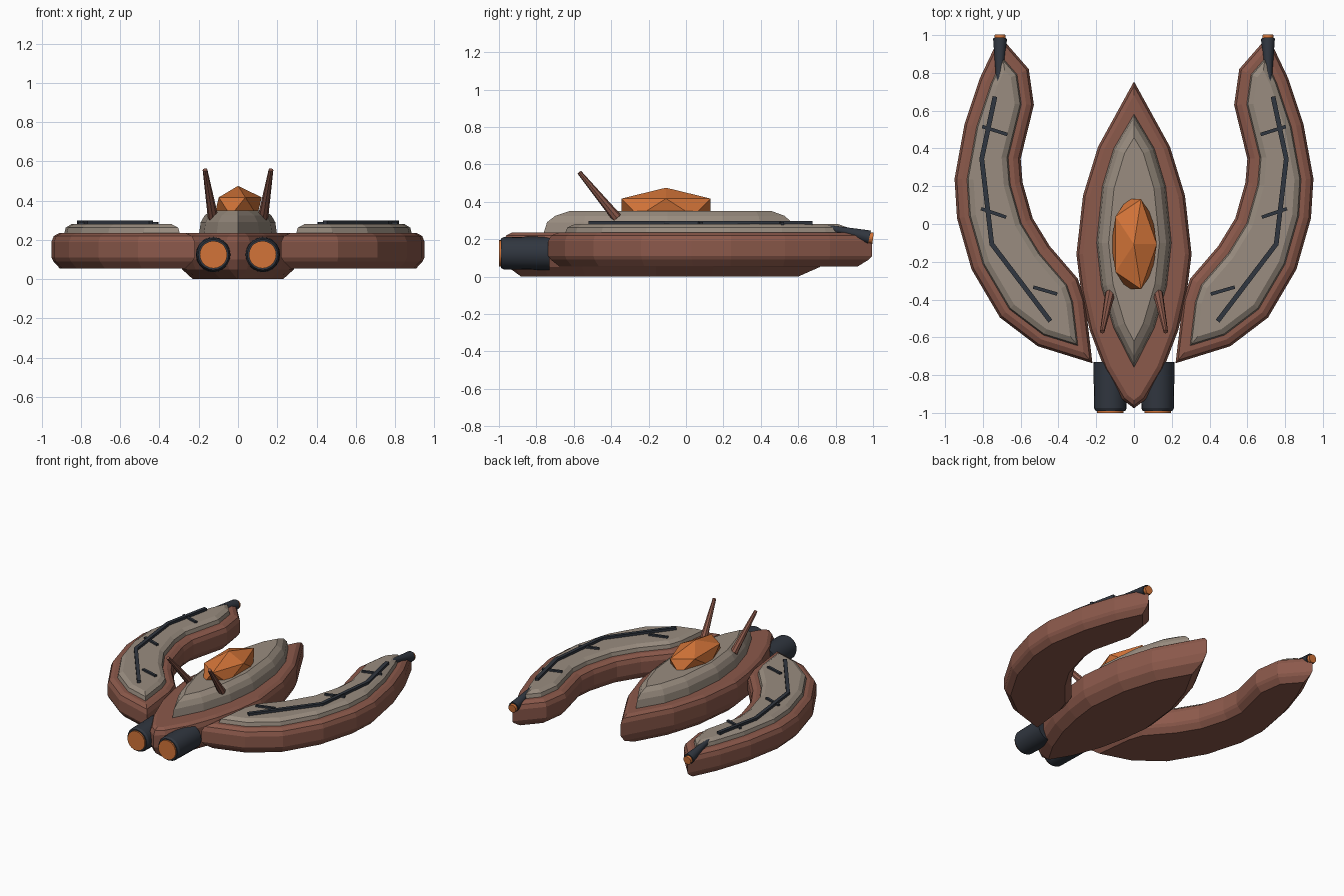
import bpy, bmesh
from mathutils import Vector

if "Cube" in bpy.data.objects:
    bpy.data.objects.remove(bpy.data.objects["Cube"])


def material(name, rgb):
    m = bpy.data.materials.new(name)
    m.use_nodes = True
    m.diffuse_color = (*rgb, 1)
    bsdf = m.node_tree.nodes["Principled BSDF"]
    bsdf.inputs["Base Color"].default_value = (*rgb, 1)
    bsdf.inputs["Roughness"].default_value = 0.8
    return m


RUST = material("rust_hull", (0.26, 0.1, 0.07))
STONE = material("stone_grey", (0.32, 0.265, 0.215))
DARK = material("dark_metal", (0.03, 0.037, 0.05))
ORANGE = material("orange_glow", (0.65, 0.175, 0.04))


def finish(name, bm, mat, mirror=False, smooth=False):
    bmesh.ops.recalc_face_normals(bm, faces=bm.faces)
    mesh = bpy.data.meshes.new(name)
    bm.to_mesh(mesh)
    bm.free()
    mesh.materials.append(mat)
    ob = bpy.data.objects.new(name, mesh)
    bpy.context.collection.objects.link(ob)
    if mirror:
        ob.modifiers.new("Mirror", 'MIRROR').use_mirror_merge = False
    if smooth:
        bpy.ops.object.select_all(action='DESELECT')
        ob.select_set(True)
        bpy.context.view_layer.objects.active = ob
        bpy.ops.object.shade_smooth_by_angle(angle=0.6)
    return ob


def inset(points, d):
    """Mitred inward offset of a counter-clockwise outline."""
    out = []
    pts = [Vector(p) for p in points]
    for i, p in enumerate(pts):
        a = (p - pts[i - 1]).normalized()
        b = (pts[(i + 1) % len(pts)] - p).normalized()
        na, nb = Vector((-a.y, a.x)), Vector((-b.y, b.x))
        out.append(p + (na + nb) * d / (1 + na.dot(nb)))
    return out


def slab(name, outline, layers, mat, mirror=False):
    """Stack insets of an outline; layers are (height, inset)."""
    bm = bmesh.new()
    rings = [[bm.verts.new((p.x, p.y, z)) for p in inset(outline, d)] for z, d in layers]
    n = len(outline)
    for lo, hi in zip(rings, rings[1:]):
        for i in range(n):
            j = (i + 1) % n
            bm.faces.new((lo[i], lo[j], hi[j], hi[i]))
    bm.faces.new(rings[0][::-1])
    bm.faces.new(rings[-1])
    return finish(name, bm, mat, mirror)


def rod(bm, start, end, r1, r2, sides):
    start, end = Vector(start), Vector(end)
    axis = end - start
    res = bmesh.ops.create_cone(bm, cap_ends=True, segments=sides,
                                radius1=r1, radius2=r2, depth=axis.length)
    rot = Vector((0, 0, 1)).rotation_difference(axis).to_matrix()
    for v in res["verts"]:
        v.co = rot @ v.co + (start + end) / 2


def bar(bm, a, b, width, z0, z1):
    a, b = Vector(a), Vector(b)
    d = (b - a).normalized() * width / 2
    n = Vector((-d.y, d.x))
    a, b = a - d * 0.4, b + d * 0.4
    low, top = [[bm.verts.new((p.x, p.y, z)) for p in (a - n, b - n, b + n, a + n)]
                for z in (z0, z1)]
    bm.faces.new(low[::-1])
    bm.faces.new(top)
    for i in range(4):
        j = (i + 1) % 4
        bm.faces.new((low[i], low[j], top[j], top[i]))


def both_sides(half):
    """Close a right-hand outline, running tail to nose, across x = 0."""
    return half + [(-x, y) for x, y in half[-2:0:-1]]


# Central hull and its raised deck
hull = both_sides([(0, -.976), (.06, -.93), (.155, -.77), (.235, -.56), (.28, -.36),
                   (.305, -.16), (.27, .15), (.19, .41), (0, .755)])
slab("central_hull", hull, [(0, .075), (.05, .02), (.1, 0), (.19, 0), (.22, .012), (.235, .035)], RUST)
deck = both_sides([(0, -.765), (.11, -.55), (.175, -.33), (.2, -.1),
                   (.17, .2), (.11, .4), (0, .585)])
slab("central_deck", deck, [(.22, 0), (.29, .01), (.325, .03), (.35, .065)], STONE)

# Curved side hulls and their decks
wing = [(.22, -.737), (.51, -.647), (.71, -.495), (.86, -.24), (.937, .03), (.95, .24),
        (.897, .53), (.817, .77), (.71, .995), (.557, .82), (.53, .63), (.6, .345),
        (.59, .22), (.536, .03), (.446, -.117), (.297, -.29), (.26, -.4)]
slab("side_hull", wing, [(.055, .042), (.09, .01), (.11, 0), (.19, 0), (.22, .012), (.235, .04)],
     RUST, True)
slab("side_deck", wing, [(.225, .063), (.262, .072), (.28, .1)], STONE, True)

# Dark rails with short cross ticks on the side decks
bm = bmesh.new()
rail = [(.737, .67), (.806, .345), (.753, -.106), (.446, -.51)]
for a, b in zip(rail, rail[1:]):
    bar(bm, a, b, .025, .272, .298)
for a, b in [((.8, .515), (.674, .475)), ((.806, .08), (.68, .037)), ((.53, -.335), (.41, -.37))]:
    bar(bm, a, b, .018, .272, .292)
finish("deck_rails", bm, DARK, True)

# Faceted canopy
bm = bmesh.new()
bmesh.ops.create_icosphere(bm, subdivisions=1, radius=1)
bmesh.ops.scale(bm, vec=(.135, .28, .105), verts=bm.verts)
bmesh.ops.translate(bm, vec=(0, -.107, .37), verts=bm.verts)
finish("canopy", bm, ORANGE)

# Paired horns behind the canopy
bm = bmesh.new()
rod(bm, (.127, -.37, .315), (.168, -.57, .557), .027, .012, 8)
finish("horns", bm, RUST, True)

# Engines with glowing ends
bm = bmesh.new()
rod(bm, (.125, -.73, .125), (.125, -.975, .125), .09, .086, 20)
rod(bm, (.125, -.975, .125), (.125, -.99, .125), .086, .078, 20)
finish("engines", bm, DARK, True, True)
bm = bmesh.new()
rod(bm, (.125, -.98, .125), (.125, -1, .125), .07, .07, 20)
finish("engine_glow", bm, ORANGE, True, True)

# Emitters at the side hull tips
bm = bmesh.new()
rod(bm, (.715, .73, .268), (.709, .98, .21), .012, .037, 12)
finish("tip_emitters", bm, DARK, True, True)
bm = bmesh.new()
rod(bm, (.709, .96, .21), (.709, 1, .205), .03, .03, 12)
finish("tip_glow", bm, ORANGE, True, True)
